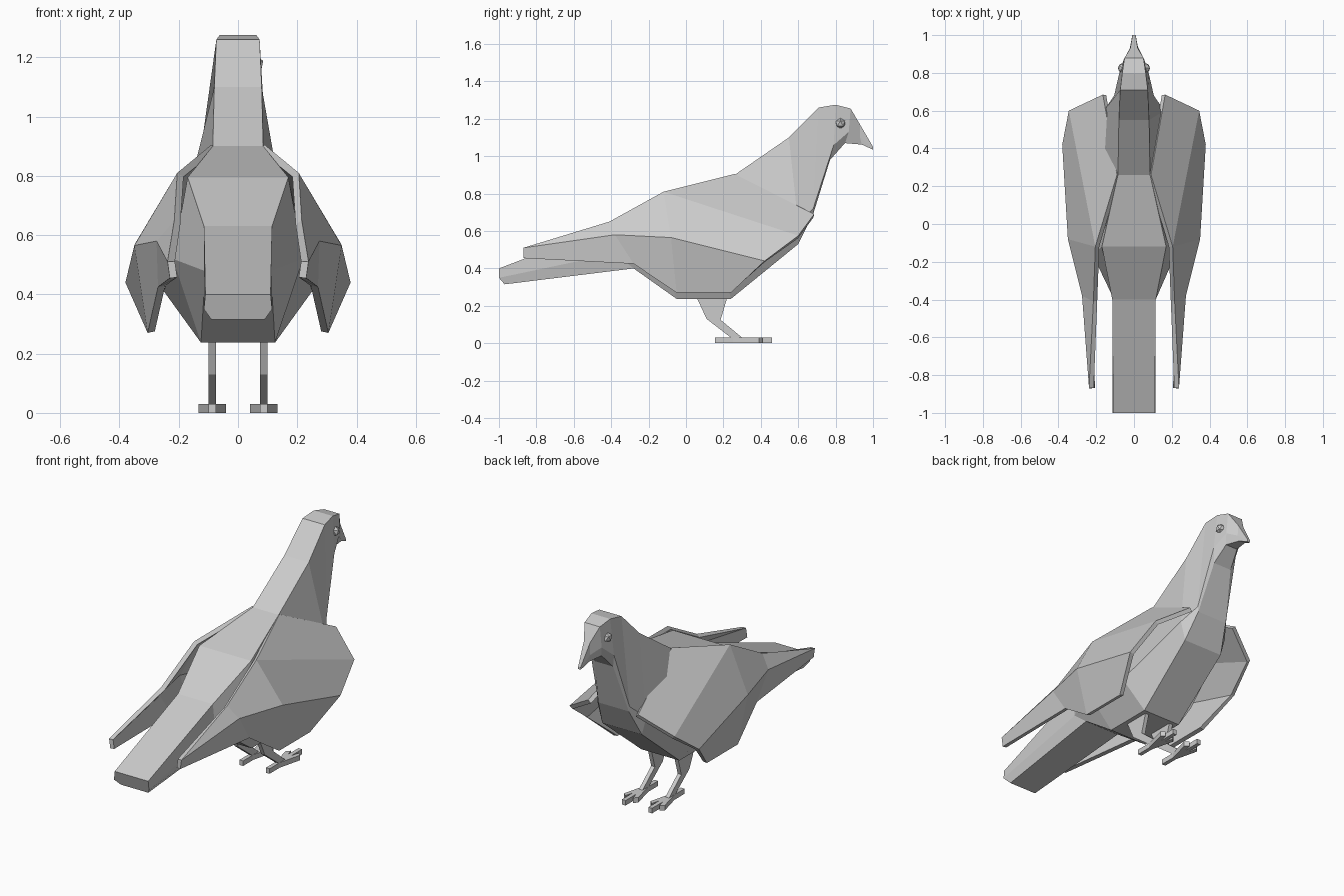
import bpy, bmesh
from mathutils import Vector

if "Cube" in bpy.data.objects:
    bpy.data.objects.remove(bpy.data.objects["Cube"])


def make_object(name, verts, faces, mirror=False, thickness=0, fix_normals=True):
    """Mesh object, optionally thickened inward and mirrored across x = 0."""
    bm = bmesh.new()
    vs = [bm.verts.new(v) for v in verts]
    for f in faces:
        bm.faces.new([vs[i] for i in f])
    if fix_normals:
        bmesh.ops.recalc_face_normals(bm, faces=bm.faces)
    mesh = bpy.data.meshes.new(name)
    bm.to_mesh(mesh)
    bm.free()
    obj = bpy.data.objects.new(name, mesh)
    bpy.context.collection.objects.link(obj)
    if thickness:
        mod = obj.modifiers.new("thickness", 'SOLIDIFY')
        mod.thickness, mod.offset = thickness, -1
    if mirror:
        obj.modifiers.new("mirror", 'MIRROR').use_mirror_merge = False
    return obj


def prism(name, outline, offset):
    """Closed prism from a planar outline, mirrored to the other side."""
    n = len(outline)
    verts = [Vector(p) for p in outline] + [Vector(p) + Vector(offset) for p in outline]
    faces = [list(range(n)), list(range(n, 2 * n))]
    faces += [[i, (i + 1) % n, n + (i + 1) % n, n + i] for i in range(n)]
    return make_object(name, verts, faces, mirror=True)


# Body, neck, head and beak: three rails per side lofted from tail to beak
top = [(.11, -1, .40), (.115, -.40, .63), (.17, -.12, .795), (.085, .26, .90),
       (.08, .55, 1.10), (.073, .71, 1.26), (.062, .80, 1.275), (.05, .88, 1.255),
       (.02, .93, 1.17), (.008, 1, 1.05)]
side = [(.115, -1, .35), (.115, -.38, .48), (.22, -.16, .52), (.25, .20, .41),
        (.16, .60, .64), (.105, .68, .72), (.08, .79, 1.06), (.055, .87, 1.13),
        (.022, .93, 1.10), (.009, 1, 1.042)]
bottom = [(.09, -.97, .315), (.115, -.28, .40), (.125, -.05, .237), (.125, .24, .237),
          (.13, .60, .53), (.10, .68, .69), (.06, .77, .98), (.04, .85, 1.07),
          (.02, .94, 1.062), (.008, 1, 1.035)]
verts, faces = [], []
for ring in zip(top, side, bottom):
    verts += list(ring) + [(-x, y, z) for x, y, z in reversed(ring)]
for s in range(len(top) - 1):
    for i in range(6):
        j = (i + 1) % 6
        faces.append([s * 6 + i, s * 6 + j, s * 6 + 6 + j, s * 6 + 6 + i])
faces += [list(range(6)), list(range(len(verts) - 6, len(verts)))]
make_object("body", verts, faces)

# Folded wings: faceted sheets with a little thickness
wing = {
    'A': (.205, -.12, .81), 'B': (.09, .26, .905), 'C': (.165, .685, .69),
    'D': (.345, .60, .575), 'E': (.38, .42, .44), 'F': (.305, .24, .27),
    'G': (.305, -.05, .27), 'H': (.27, -.28, .425), 'I': (.23, -.87, .455),
    'J': (.238, -.87, .51), 'K': (.215, -.41, .65), 'L': (.275, -.38, .58),
    'M': (.35, -.08, .565),
}
keys = list(wing)
patches = ["DCBA", "MEDA", "MALK"[0] + "AKL", "GFEM", "HGML", "LKJ", "IHLJ"]
make_object("wings", list(wing.values()),
            [[keys.index(k) for k in p] for p in patches],
            mirror=True, thickness=.025, fix_normals=False)

# Legs: flat bent profile
leg = [(.05, .26), (.11, .13), (.24, .03), (.30, .03), (.185, .125), (.225, .26)]
prism("legs", [(.075, y, z) for y, z in leg], (.024, 0, 0))

# Feet: one long toe reaching back and forward, two splayed toes
cx = .087
prism("middle_toes", [(cx - .012, .155, 0), (cx + .012, .155, 0),
                      (cx + .012, .46, 0), (cx - .012, .46, 0)], (0, 0, .03))
for name, s in (("inner_toes", -1), ("outer_toes", 1)):
    prism(name, [(cx, .25, 0), (cx + s * .012, .25, 0), (cx + s * .047, .39, 0),
                 (cx + s * .025, .41, 0), (cx, .31, 0)], (0, 0, .03))

# Eyes
for name, s in (("eye_right", 1), ("eye_left", -1)):
    bpy.ops.mesh.primitive_ico_sphere_add(subdivisions=1, radius=.03,
                                          location=(s * .058, .825, 1.175))
    bpy.context.object.name = name
